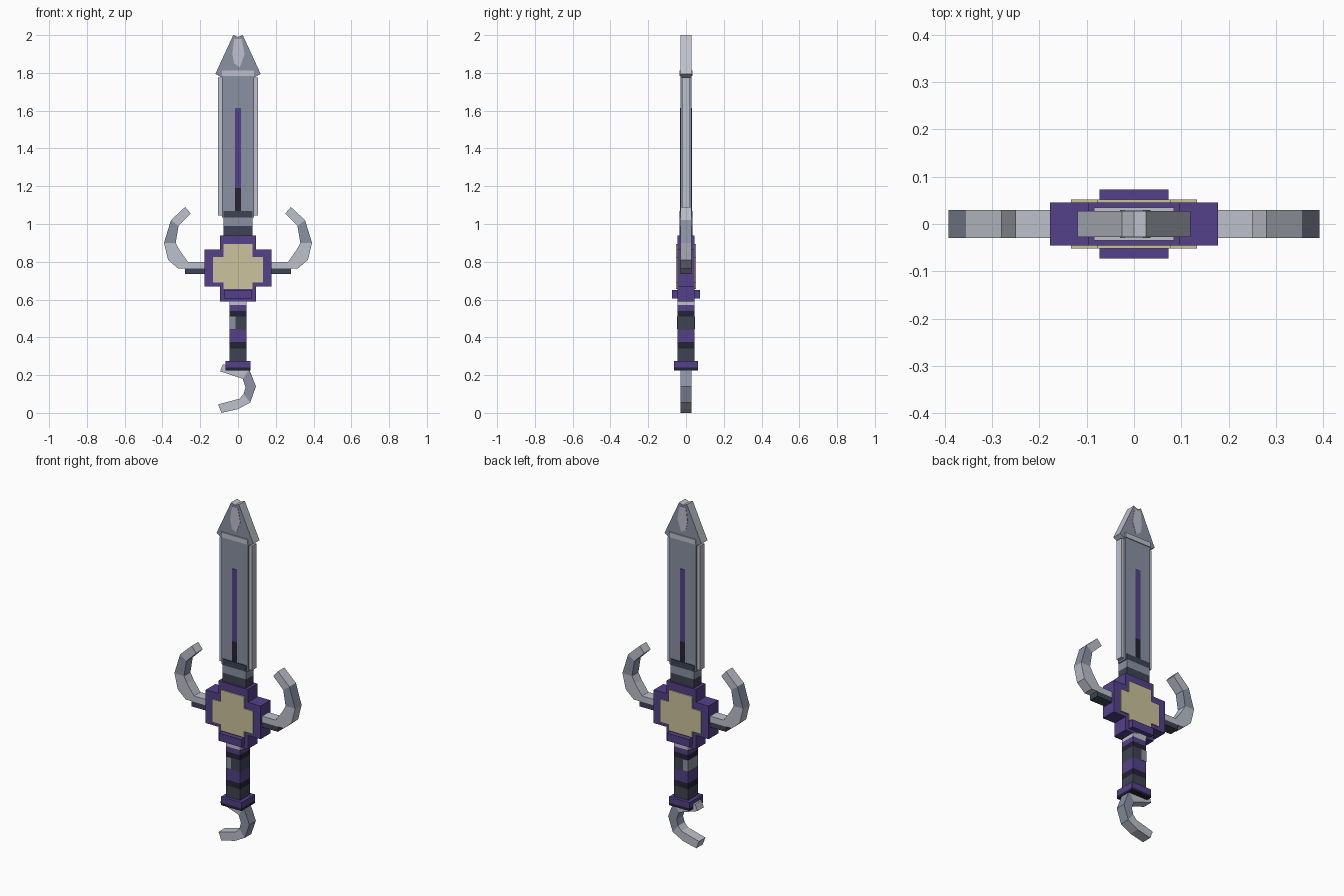
import bpy
import bmesh

cube = bpy.data.objects.get("Cube")
if cube:
    bpy.data.objects.remove(cube, do_unlink=True)


# Flat colours, given as 8-bit display values
def material(name, *rgb):
    lin = [((c / 255 + 0.055) / 1.055) ** 2.4 for c in rgb]
    mat = bpy.data.materials.new(name)
    mat.use_nodes = True
    mat.diffuse_color = (*lin, 1)
    mat.node_tree.nodes["Principled BSDF"].inputs["Base Color"].default_value = (*lin, 1)
    return mat


STEEL, SILVER, PURPLE, CREAM, SLATE, BLACK = range(6)
PALETTE = [
    material("steel", 139, 145, 163),
    material("silver", 190, 193, 204),
    material("purple", 84, 64, 138),
    material("cream", 203, 194, 157),
    material("slate", 62, 68, 84),
    material("near_black", 38, 34, 52),
]


def prism(name, polygons, depth, colours, side=None):
    """Extrude neighbouring x-z polygons from -depth to +depth in y."""
    bm = bmesh.new()
    for poly, colour in zip(polygons, colours):
        face = bm.faces.new([bm.verts.new((x, -depth, z)) for x, z in poly])
        face.material_index = colour
    bmesh.ops.remove_doubles(bm, verts=bm.verts, dist=0.0005)
    result = bmesh.ops.extrude_face_region(bm, geom=bm.faces[:], use_keep_orig=True)
    new = [v for v in result["geom"] if isinstance(v, bmesh.types.BMVert)]
    bmesh.ops.translate(bm, verts=new, vec=(0, 2 * depth, 0))
    bmesh.ops.recalc_face_normals(bm, faces=bm.faces)
    if side is not None:
        for face in bm.faces:
            if abs(face.normal.y) < 0.5:
                face.material_index = side
    mesh = bpy.data.meshes.new(name)
    bm.to_mesh(mesh)
    bm.free()
    for mat in PALETTE:
        mesh.materials.append(mat)
    obj = bpy.data.objects.new(name, mesh)
    bpy.context.collection.objects.link(obj)
    return obj


def strip(name, outer, inner, depth, colours):
    """A chain of quads between two outlines, one colour per quad."""
    quads = [(outer[i], outer[i + 1], inner[i + 1], inner[i])
             for i in range(len(outer) - 1)]
    return prism(name, quads, depth, colours)


def bar(name, half, levels, depth, colours, x=0):
    """An upright bar with colour bands between the given heights."""
    return strip(name, [(x + half, z) for z in levels],
                 [(x - half, z) for z in levels], depth, colours)


def cross(name, wide, narrow, low, arm_low, arm_high, high, depth, colour):
    right = [(narrow, low), (narrow, arm_low), (wide, arm_low),
             (wide, arm_high), (narrow, arm_high), (narrow, high)]
    left = [(-x, z) for x, z in reversed(right)]
    return prism(name, [right + left], depth, [colour])


# Blade, its edges and the central groove
bar("blade_core", 0.085, [1.035, 1.79], 0.03, [STEEL])
for side_name, s in (("left", 1), ("right", -1)):
    bar("blade_edge_" + side_name, 0.011, [1.045, 1.775], 0.02, [SILVER], 0.094 * s)
bar("blade_groove", 0.016, [1.05, 1.19, 1.615], 0.033, [BLACK, PURPLE])

# Point of the blade
tip = [(0.085, 1.775), (0.12, 1.795), (0.025, 2.0), (0, 1.99)]
tip += [(-x, z) for x, z in reversed(tip[:3])]
prism("blade_tip", [tip], 0.028, [STEEL], side=SILVER)
bar("tip_band", 0.085, [1.783, 1.812], 0.035, [SILVER])
prism("tip_patch", [[(-0.02, 1.85), (0.01, 1.83), (0.035, 1.9), (0.02, 1.98),
                     (-0.02, 1.98), (-0.03, 1.9)]], 0.03, [SILVER])

# Neck between blade and guard
bar("neck", 0.077, [0.92, 0.99, 1.035, 1.07], 0.035, [SLATE, STEEL, SLATE])

# Guard block with pale plate on both faces
cross("guard", 0.178, 0.096, 0.59, 0.67, 0.865, 0.94, 0.045, PURPLE)
cross("guard_plate", 0.133, 0.077, 0.655, 0.69, 0.825, 0.895, 0.052, CREAM)
bar("guard_foot", 0.073, [0.605, 0.65], 0.073, [PURPLE])

# Curved horns on both sides of the guard
horn_outer = [(0.17, 0.765), (0.318, 0.765), (0.37, 0.81), (0.392, 0.9),
              (0.355, 1.02), (0.28, 1.09)]
horn_inner = [(0.17, 0.8), (0.265, 0.8), (0.31, 0.862), (0.33, 0.9),
              (0.315, 0.99), (0.25, 1.055)]
for side_name, s in (("left", 1), ("right", -1)):
    strip("horn_" + side_name, [(x * s, z) for x, z in horn_outer],
          [(x * s, z) for x, z in horn_inner], 0.03,
          [SILVER, SILVER, SILVER, STEEL, SILVER])
    prism("horn_base_" + side_name,
          [[(x * s, z) for x, z in ((0.17, 0.735), (0.28, 0.735),
                                   (0.28, 0.765), (0.17, 0.765))]], 0.03, [SLATE])

# Wrapped grip and pommel
bar("grip", 0.045, [0.26, 0.34, 0.375, 0.44, 0.51, 0.54, 0.57, 0.605], 0.045,
    [SLATE, BLACK, PURPLE, SLATE, BLACK, PURPLE, SILVER])
bar("grip_patch", 0.016, [0.445, 0.51], 0.047, [STEEL], -0.03)
bar("pommel", 0.066, [0.24, 0.275], 0.063, [PURPLE])
bar("pommel_base", 0.066, [0.225, 0.24], 0.063, [BLACK])

# Hook below the pommel
strip("pommel_hook",
      [(-0.08, 0.257), (0.06, 0.23), (0.095, 0.14), (0.065, 0.055),
       (0, 0.02), (-0.088, 0)],
      [(-0.095, 0.22), (0.025, 0.18), (0.04, 0.135), (0.03, 0.1),
       (0.008, 0.075), (-0.105, 0.045)],
      0.03, [SILVER, STEEL, STEEL, SILVER, SILVER])
